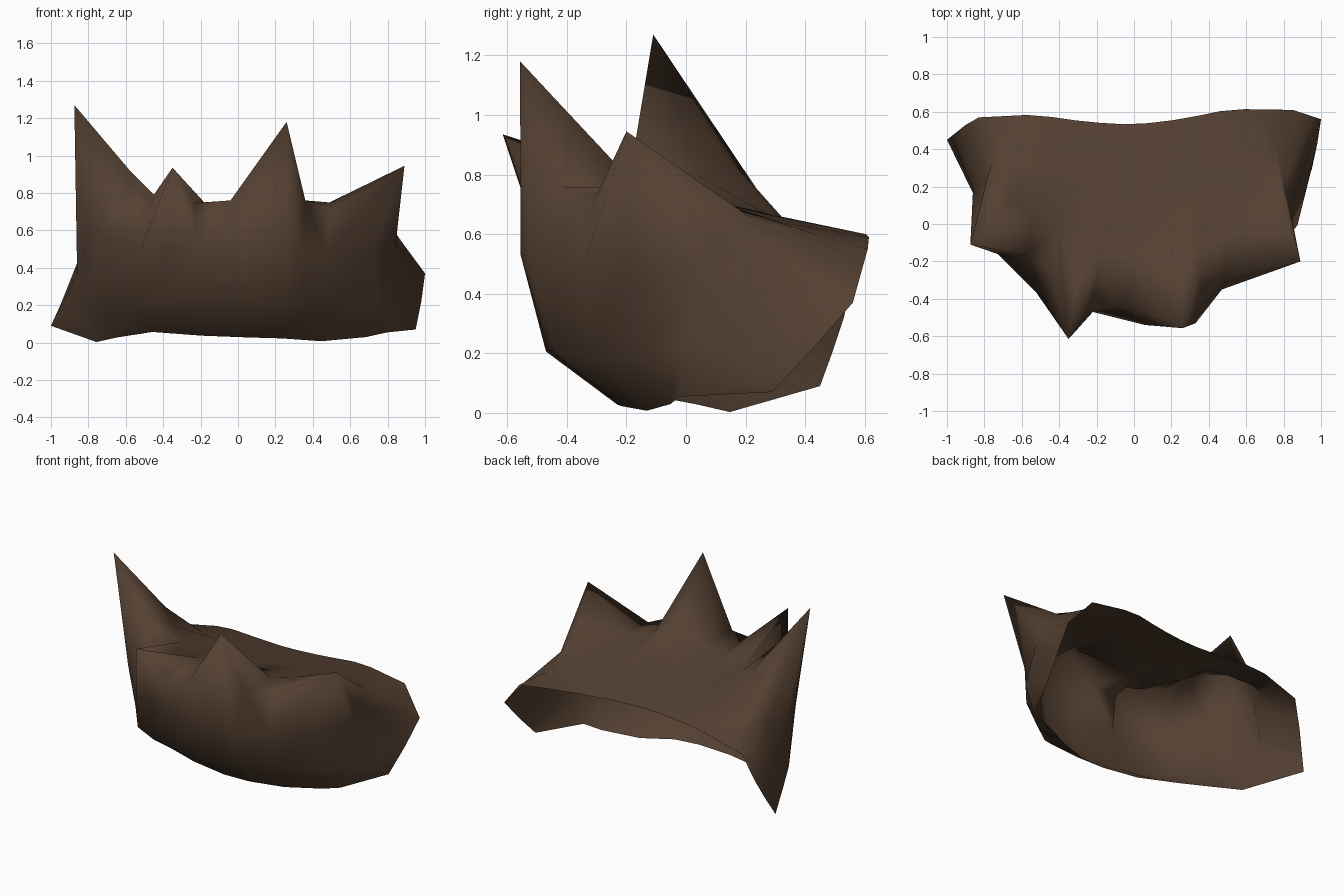
import bpy, bmesh
from mathutils import Vector as V

if "Cube" in bpy.data.objects:
    bpy.data.objects.remove(bpy.data.objects["Cube"])

mat = bpy.data.materials.new("dark brown")
mat.diffuse_color = (0.088, 0.051, 0.031, 1)
mat.use_nodes = True
mat.node_tree.nodes["Principled BSDF"].inputs["Base Color"].default_value = mat.diffuse_color

# bottom hem and back hem of the open shell, left to right
bottom = [(-1, .45, .09), (-.77, .16, 0), (-.5, -.1, .06), (-.1, -.23, .03),
          (.2, -.23, .025), (.55, -.09, 0), (.8, -.02, .055), (.95, .29, .07)]
back = [(-.83, .57, .5), (-.53, .585, .59), (-.25, .545, .6), (0, .53, .6),
        (.25, .56, .6), (.52, .615, .6), (.85, .61, .55)]
# middle of the front wall
wall = [(-.95, .49, .2), (-.86, .2, .36), (-.82, 0, .55), (-.73, -.16, .55),
        (-.52, -.37, .5), (-.35, -.47, .5), (-.22, -.47, .5), (.06, -.54, .5),
        (.25, -.555, .53), (.33, -.53, .5), (.47, -.35, .48), (.72, -.2, .48),
        (.84, .05, .5), (.98, .43, .22)]
# upper rim with the four spikes
rim = [(-.9, .53, .32), (-.79, .22, .6), (-.875, -.11, 1.27), (-.57, -.17, .91),
       (-.45, -.25, .79), (-.35, -.615, .935), (-.23, -.45, .745), (-.04, -.45, .76),
       (.26, -.557, 1.18), (.36, -.44, .76), (.5, -.3, .73), (.89, -.2, .945),
       (.83, .08, .6), (1, .56, .37)]


def at_x(line, x):
    """Point on a polyline at a given x."""
    x = max(line[0][0], min(line[-1][0], x))
    for a, b in zip(line, line[1:]):
        if x <= b[0]:
            return V(a).lerp(V(b), (x - a[0]) / (b[0] - a[0]))
    return V(line[-1])


def crown(r, k, t):
    """Point on the top surface between rim and back hem."""
    p = r.lerp(k, t)
    p.z = .75 - .26 * max(0, p.y + .05) - .15 * max(0, abs(p.x) - .6)
    if t < .5:
        if r.z > 1.2:      # ridge running inward behind the tallest spike
            p = V((-.66, .15, .85))
        elif r.z > 1:
            p.z = .8
        elif r.z > .94:    # right spike
            p.z = .73
        elif r.z > .9 and r.y > -.3:
            p.z = .8
    return p


bm = bmesh.new()
grid = []
n = len(rim)
for i in range(n):
    w, r = V(wall[i]), V(rim[i])
    end = i in (0, n - 1)
    b = V(bottom[0 if i == 0 else -1]) if end else at_x(bottom, w.x * (.88 if w.x < 0 else .95))
    k = at_x(back, -.83 + 1.68 * i / (n - 1))
    low = b.lerp(w, .42)
    if not end:  # rounded lower wall
        bulge = .11 if abs(w.x) < .6 else .06
        low += V((w.x, w.y - .3, 0)).normalized() * bulge
        low.z -= .02
    tops = [r.lerp(k, t) if end else crown(r, k, t) for t in (.28, .65)]
    grid.append([bm.verts.new(p) for p in (b, low, w, r, *tops, k)])

for c, d in zip(grid, grid[1:]):
    for j in range(len(c) - 1):
        q = (c[j], d[j], d[j + 1], c[j + 1])
        if j in (2, 3):  # split beside the spikes along the ridge from the higher rim point
            s = (0 if j == 3 else 1) if c[3].co.z > d[3].co.z else (1 if j == 3 else 0)
            q = q[s:] + q[:s]
            bm.faces.new(q[:3])
            bm.faces.new((q[0], q[2], q[3]))
        else:
            bm.faces.new(q)
for f in bm.faces:
    f.smooth = True

me = bpy.data.meshes.new("spiky_shell")
bm.to_mesh(me)
bm.free()
me.materials.append(mat)
ob = bpy.data.objects.new("spiky_shell", me)
bpy.context.collection.objects.link(ob)
